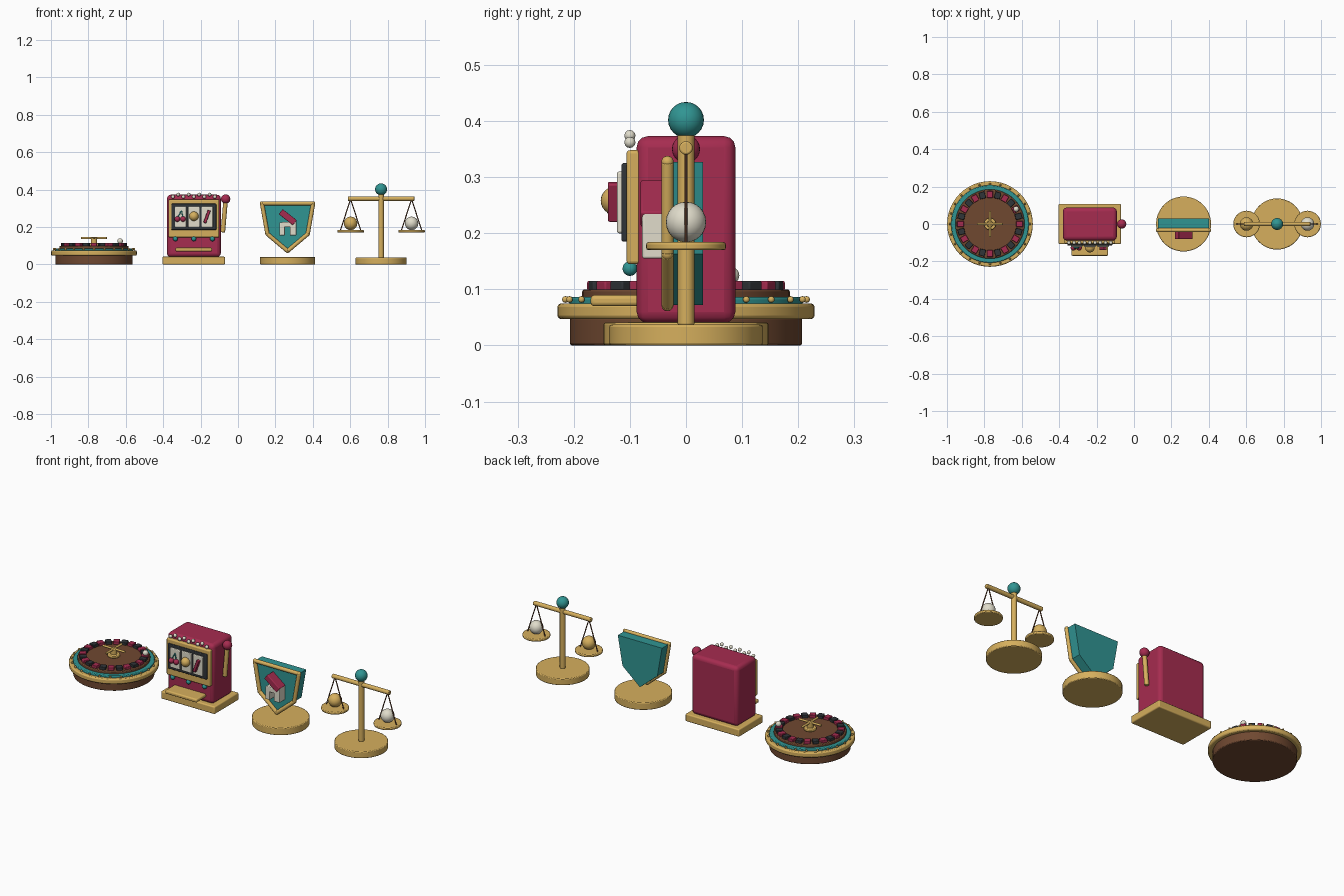
import bpy, bmesh, math
from mathutils import Vector

if "Cube" in bpy.data.objects:
    bpy.data.objects.remove(bpy.data.objects["Cube"])

def mat(name, c):
    m = bpy.data.materials.new(name)
    m.diffuse_color = (*c, 1)
    m.use_nodes = True
    m.node_tree.nodes["Principled BSDF"].inputs["Base Color"].default_value = m.diffuse_color
    return m

GOLD = mat("gold", (0.67, 0.43, 0.11))
RED = mat("crimson", (0.38, 0.025, 0.08))
TEAL = mat("teal", (0.03, 0.30, 0.29))
BROWN = mat("wood", (0.16, 0.065, 0.03))
DARK = mat("charcoal", (0.03, 0.035, 0.04))
IVORY = mat("ivory", (0.75, 0.72, 0.60))

def finish(name, m, bevel=0, smooth=True, segs=3):
    o = bpy.context.object
    o.name = name
    o.data.materials.append(m)
    if bevel:
        b = o.modifiers.new("bevel", 'BEVEL')
        b.width, b.segments, b.limit_method = bevel, segs, 'ANGLE'
    if smooth:
        bpy.ops.object.shade_smooth_by_angle(angle=math.radians(35))
    return o

def box(name, m, x, y, z, bevel=0.004, rot=(0, 0, 0)):
    # x, y, z are (min, max) pairs
    c = [(a + b) / 2 for a, b in (x, y, z)]
    bpy.ops.mesh.primitive_cube_add(size=1, location=c, rotation=rot)
    o = bpy.context.object
    o.scale = [b - a for a, b in (x, y, z)]
    bpy.ops.object.transform_apply(location=False, rotation=False, scale=True)
    return finish(name, m, bevel)

def disc(name, m, x, r, z0, z1, bevel=0.004, n=48):
    bpy.ops.mesh.primitive_cylinder_add(vertices=n, radius=r, depth=z1 - z0,
                                        location=(x, 0, (z0 + z1) / 2))
    return finish(name, m, bevel, segs=2)

def ball(name, m, loc, r, scale=(1, 1, 1), n=24):
    bpy.ops.mesh.primitive_uv_sphere_add(segments=n, ring_count=n // 2, radius=r, location=loc)
    bpy.context.object.scale = scale
    return finish(name, m)

def rod(name, m, a, b, r, n=16, bevel=0.003):
    a, b = Vector(a), Vector(b)
    d = b - a
    bpy.ops.mesh.primitive_cylinder_add(vertices=n, radius=r, depth=d.length, location=(a + b) / 2,
                                        rotation=d.to_track_quat('Z', 'Y').to_euler())
    return finish(name, m, bevel, segs=2)

# --- roulette wheel ---
WX = -0.77
disc("wheel_base", BROWN, WX, 0.207, 0, 0.05)
disc("wheel_rim", GOLD, WX, 0.229, 0.047, 0.075, 0.006)
disc("wheel_track", TEAL, WX, 0.208, 0.07, 0.086)
disc("wheel_bowl", BROWN, WX, 0.185, 0.075, 0.1)
for i in range(24):
    a = 2 * math.pi * i / 24
    c, s = math.cos(a), math.sin(a)
    px, py = WX + 0.158 * c, 0.158 * s
    box(f"pocket_{i}", (RED, DARK)[i % 2], (px - 0.018, px + 0.018), (py - 0.016, py + 0.016),
        (0.098, 0.115), 0.003, (0, 0, a))
    ball(f"rim_stud_{i}", GOLD, (WX + 0.215 * c, 0.215 * s, 0.082), 0.006, n=10)
disc("wheel_hub", GOLD, WX, 0.032, 0.1, 0.115)
disc("hub_post", GOLD, WX, 0.017, 0.11, 0.145, n=24)
rod("hub_handle_x", GOLD, (WX - 0.07, 0, 0.141), (WX + 0.07, 0, 0.141), 0.006)
rod("hub_handle_y", GOLD, (WX, -0.07, 0.141), (WX, 0.07, 0.141), 0.006)
ball("wheel_ball", IVORY, (-0.63, 0.08, 0.125), 0.015)

# --- slot machine ---
box("cabinet_base", GOLD, (-0.404, -0.07), (-0.107, 0.107), (0, 0.042), 0.006)
box("cabinet", RED, (-0.38, -0.092), (-0.088, 0.088), (0.04, 0.373), 0.02)
box("reel_frame", GOLD, (-0.371, -0.101), (-0.106, -0.08), (0.145, 0.348), 0.006)
box("reel_window", DARK, (-0.356, -0.116), (-0.115, -0.1), (0.185, 0.325))
for i, x in enumerate((-0.307, -0.236, -0.165)):
    box(f"reel_{i}", IVORY, (x - 0.031, x + 0.031), (-0.123, -0.11), (0.2, 0.31))
for i, x in enumerate((-0.324, -0.294)):
    ball(f"cherry_{i}", RED, (x, -0.127, 0.243), 0.015)
    rod(f"cherry_stem_{i}", TEAL, (x, -0.127, 0.25), (-0.302, -0.127, 0.288), 0.003, 8, 0)
ball("reel_coin", GOLD, (-0.236, -0.127, 0.258), 0.025)
# plain slanted bar as the third reel symbol
box("reel_bar", RED, (-0.174, -0.158), (-0.139, -0.12), (0.22, 0.292), 0.003, (0, math.radians(20), 0))
for i, x in enumerate((-0.335, -0.236, -0.137)):
    ball(f"button_{i}", TEAL, (x, -0.1, 0.137), 0.013)
box("coin_tray", GOLD, (-0.335, -0.138), (-0.17, -0.08), (0.07, 0.09), 0.007)
for i in range(9):
    ball(f"marquee_bulb_{i}", IVORY, (-0.348 + 0.028 * i, -0.1, 0.362 + 0.012 * (i % 2)), 0.01, n=12)
rod("lever_arm", GOLD, (-0.081, 0, 0.172), (-0.066, 0, 0.345), 0.012)
ball("lever_knob", RED, (-0.066, 0, 0.35), 0.025)

# --- shield on stand ---
SX = 0.265
disc("shield_base", GOLD, SX, 0.147, 0, 0.041)
pts = [(-0.137, 0.327), (0.137, 0.327), (0.108, 0.163), (0, 0.072), (-0.108, 0.163)]
bm = bmesh.new()
face = bm.faces.new([bm.verts.new((SX + x, -0.03, z)) for x, z in pts])
ext = bmesh.ops.extrude_face_region(bm, geom=[face])
bmesh.ops.translate(bm, vec=(0, 0.06, 0),
                    verts=[v for v in ext["geom"] if isinstance(v, bmesh.types.BMVert)])
bmesh.ops.recalc_face_normals(bm, faces=bm.faces)
me = bpy.data.meshes.new("shield_plate")
bm.to_mesh(me)
bm.free()
me.materials.append(TEAL)
bpy.context.collection.objects.link(bpy.data.objects.new("shield_plate", me))
for i, (x, z) in enumerate(pts):
    x2, z2 = pts[(i + 1) % 5]
    rod(f"shield_trim_{i}", GOLD, (SX + x, -0.033, z), (SX + x2, -0.033, z2), 0.011)
    ball(f"shield_corner_{i}", GOLD, (SX + x, -0.033, z), 0.011, n=12)
# emblem: two ivory legs, joining block, slanted bar
EY = (-0.078, -0.025)
box("emblem_leg_left", IVORY, (0.222, 0.25), EY, (0.155, 0.225))
box("emblem_leg_right", IVORY, (0.277, 0.312), EY, (0.155, 0.238))
box("emblem_bridge", IVORY, (0.235, 0.3), EY, (0.2, 0.228))
box("emblem_bar", RED, (0.218, 0.314), (-0.081, -0.025), (0.236, 0.27), 0.004, (0, math.radians(38), 0))

# --- balance scales ---
BX = 0.765
disc("scales_base", GOLD, BX, 0.137, 0, 0.037)
disc("scales_post", GOLD, BX, 0.015, 0.035, 0.385, n=24)
ball("scales_finial", TEAL, (BX, 0, 0.402), 0.032)
rod("scales_beam", GOLD, (BX - 0.178, 0, 0.352), (BX + 0.178, 0, 0.352), 0.012)
for side, name, m in ((-1, "left", GOLD), (1, "right", IVORY)):
    x = BX + side * 0.163
    disc(f"pan_{name}", GOLD, x, 0.071, 0.17, 0.184)
    ball(f"weight_{name}", m, (x, 0, 0.22), 0.036)
    for k in (-1, 1):
        rod(f"hanger_{name}_{k}", BROWN, (x, 0, 0.35), (x + k * 0.055, 0, 0.18), 0.003, 8, 0)
